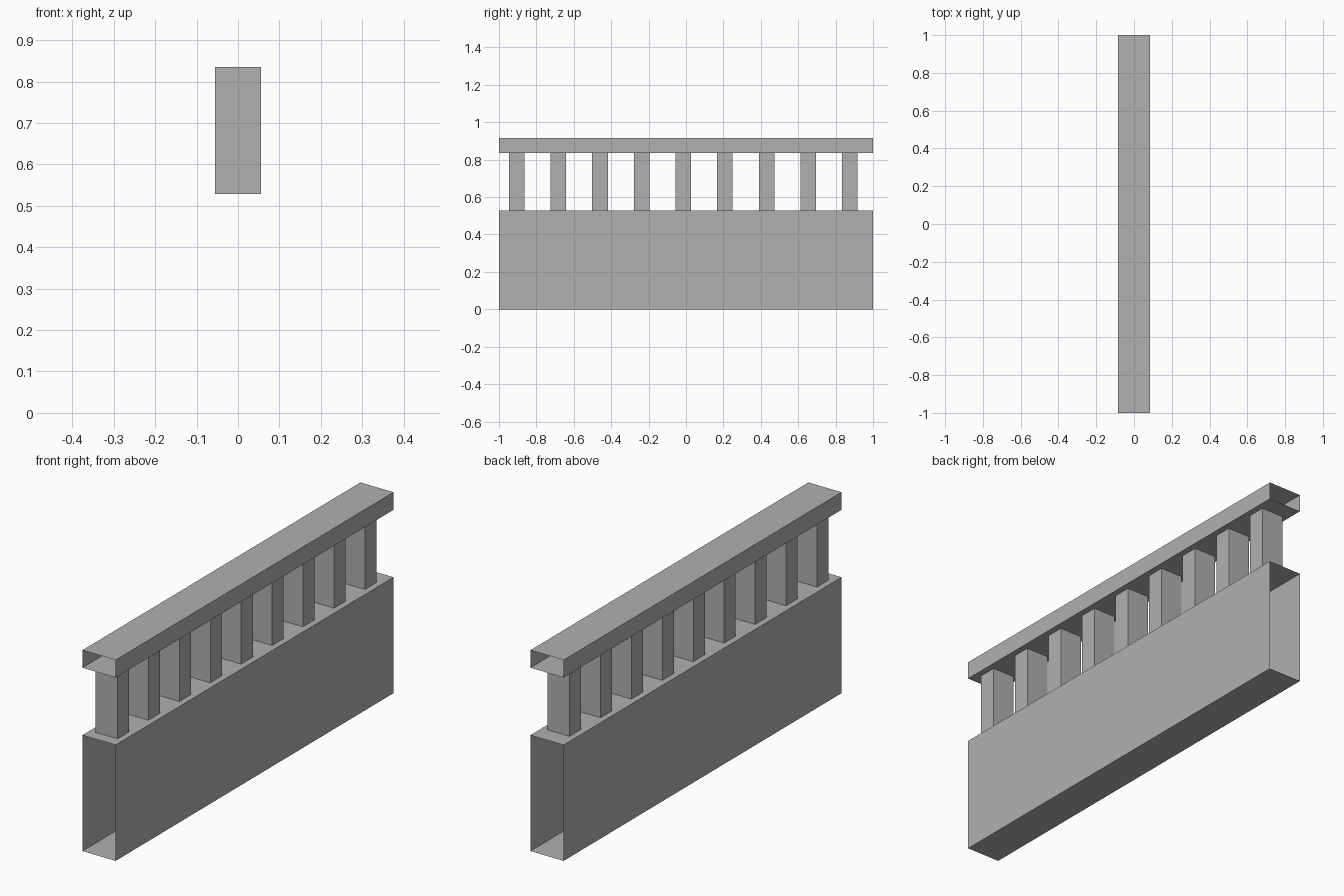
import bpy
import bmesh

if "Cube" in bpy.data.objects:
    bpy.data.objects.remove(bpy.data.objects["Cube"])

# Darker grey stone
stone = bpy.data.materials.new("stone_grey")
stone.diffuse_color = (0.435, 0.435, 0.435, 1.0)
stone.use_nodes = True
stone.node_tree.nodes["Principled BSDF"].inputs["Base Color"].default_value = stone.diffuse_color


def hollow_box(name, size, center, open_axis):
    """Box without the two faces that point along open_axis (0=x, 1=y, 2=z)."""
    bm = bmesh.new()
    bmesh.ops.create_cube(bm, size=1.0)
    bm.normal_update()
    ends = [f for f in bm.faces if abs(f.normal[open_axis]) > 0.5]
    bmesh.ops.delete(bm, geom=ends, context='FACES')
    bmesh.ops.scale(bm, vec=size, verts=bm.verts)
    mesh = bpy.data.meshes.new(name)
    bm.to_mesh(mesh)
    bm.free()
    mesh.materials.append(stone)
    obj = bpy.data.objects.new(name, mesh)
    obj.location = center
    bpy.context.collection.objects.link(obj)
    return obj


WIDTH, LENGTH = 0.167, 2.0
BASE_TOP, RAIL_BOTTOM, RAIL_TOP = 0.528, 0.835, 0.915

# Solid lower wall, open at both ends so segments can be joined
hollow_box("base_wall", (WIDTH, LENGTH, BASE_TOP), (0, 0, BASE_TOP / 2), 1)

# Top handrail, also open at both ends
hollow_box("top_rail", (WIDTH, LENGTH, RAIL_TOP - RAIL_BOTTOM),
           (0, 0, (RAIL_TOP + RAIL_BOTTOM) / 2), 1)

# Row of balusters, slightly offset along the wall as in a repeating segment
for i in range(9):
    hollow_box(f"baluster_{i + 1}", (0.111, 0.083, RAIL_BOTTOM - BASE_TOP),
               (0, -0.905 + i * 0.2226, (RAIL_BOTTOM + BASE_TOP) / 2), 2)
